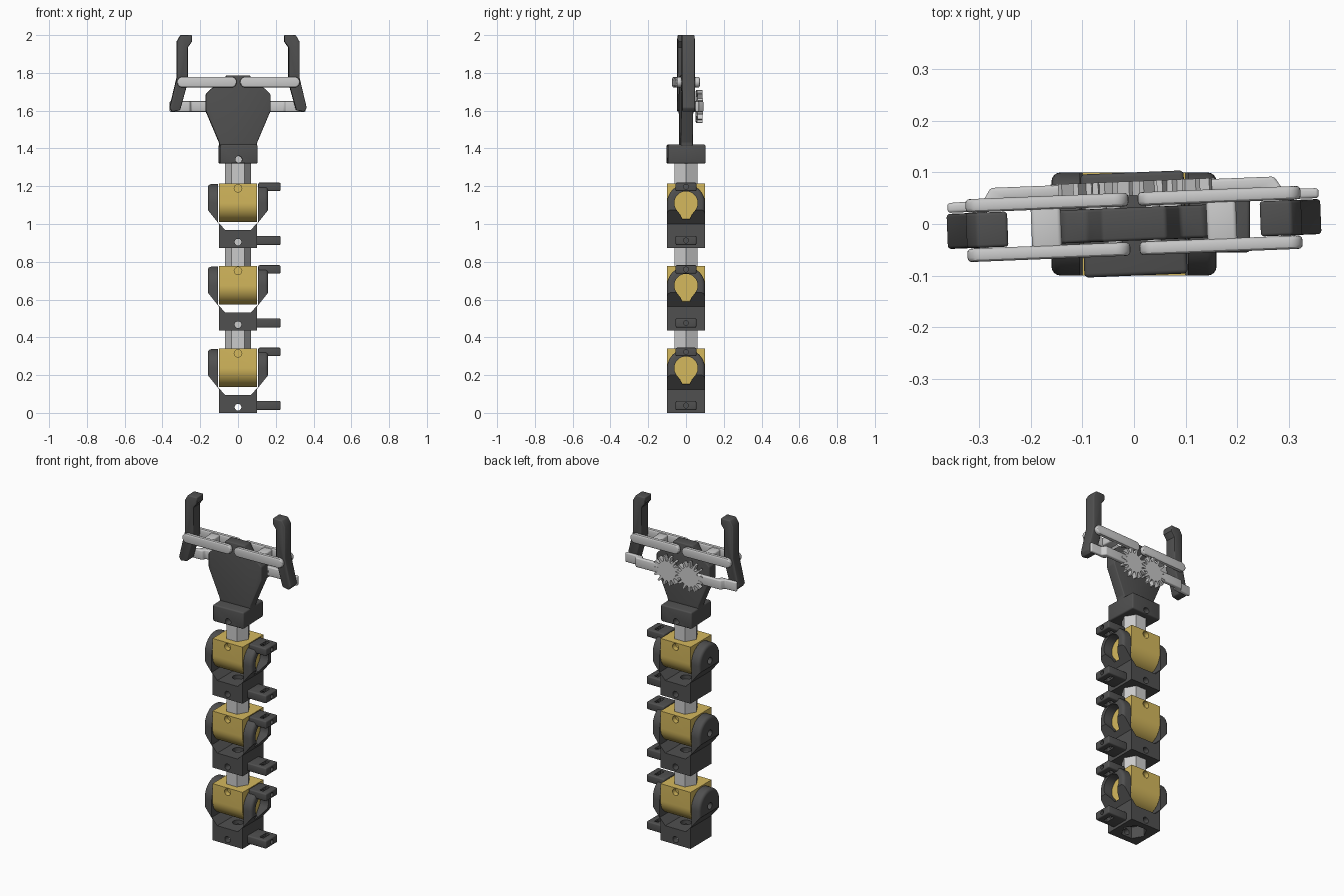
import bpy, bmesh
from math import sin, cos, pi, radians
from mathutils import Matrix

if "Cube" in bpy.data.objects:
    bpy.data.objects.remove(bpy.data.objects["Cube"])


def material(name, rgb):
    m = bpy.data.materials.new(name)
    m.diffuse_color = (*rgb, 1)
    m.use_nodes = True
    m.node_tree.nodes["Principled BSDF"].inputs["Base Color"].default_value = m.diffuse_color
    return m


DARK = material("dark_plastic", (0.08, 0.08, 0.08))
GOLD = material("yellow_plastic", (0.66, 0.48, 0.11))


def arc(cx, cy, r, a0, a1, n=24):
    return [(cx + r * cos(radians(a0 + (a1 - a0) * i / n)),
             cy + r * sin(radians(a0 + (a1 - a0) * i / n))) for i in range(n + 1)]


def circle(cx, cy, r, n=24):
    return arc(cx, cy, r, 0, 360, n)[:-1]


def rect(x0, x1, y0, y1):
    return [(x0, y0), (x1, y0), (x1, y1), (x0, y1)]


def prism(name, pts, axis, lo, hi, mat=None):
    """Extrude a 2D outline along an axis: X takes (y,z), Y takes (x,z), Z takes (x,y)."""
    place = {"X": lambda a, b: (lo, a, b), "Y": lambda a, b: (a, lo, b), "Z": lambda a, b: (a, b, lo)}[axis]
    bm = bmesh.new()
    face = bm.faces.new([bm.verts.new(place(*p)) for p in pts])
    ext = bmesh.ops.extrude_face_region(bm, geom=[face])
    step = [hi - lo if axis == k else 0 for k in "XYZ"]
    bmesh.ops.translate(bm, vec=step, verts=[v for v in ext["geom"] if isinstance(v, bmesh.types.BMVert)])
    bmesh.ops.recalc_face_normals(bm, faces=bm.faces)
    me = bpy.data.meshes.new(name)
    bm.to_mesh(me)
    bm.free()
    if mat:
        me.materials.append(mat)
    ob = bpy.data.objects.new(name, me)
    bpy.context.collection.objects.link(ob)
    return ob


def apply(ob):
    bpy.context.view_layer.update()
    me = bpy.data.meshes.new_from_object(ob.evaluated_get(bpy.context.evaluated_depsgraph_get()))
    ob.modifiers.clear()
    ob.data = me
    return ob


def boolean(ob, cutters, op="DIFFERENCE"):
    for c in cutters:
        m = ob.modifiers.new("bool", "BOOLEAN")
        m.object, m.operation, m.solver = c, op, "EXACT"
    apply(ob)
    for c in cutters:
        bpy.data.objects.remove(c)
    return ob


def bevel(ob, width, angle=40):
    m = ob.modifiers.new("bevel", "BEVEL")
    m.width, m.segments, m.limit_method, m.angle_limit = width, 3, "ANGLE", radians(angle)
    return apply(ob)


def smooth(ob):
    for p in ob.data.polygons:
        p.use_smooth = True
    ob.data.set_sharp_from_angle(angle=radians(30))
    return ob


def mirrored(half):
    return half + [(-x, z) for x, z in reversed(half)]


PITCH, PIVOT = 0.437, 0.237

# joint bracket: fork outline cut to round-topped arms
bracket = prism("joint_bracket", mirrored([(0.1, 0), (0.1, 0.125), (0.16, 0.2), (0.16, 0.35),
                (0.105, 0.35), (0.105, 0.135), (0.068, 0.095)]), "Y", -0.12, 0.12, DARK)
boolean(bracket, [prism("cut", [(-0.1, -0.01), (0.1, -0.01)] + arc(0, PIVOT, 0.1, 0, 180), "X", -0.2, 0.2)],
        "INTERSECT")
# round the outer rims of the arms
bm = bmesh.new()
bm.from_mesh(bracket.data)
rim = [e for e in bm.edges if all(abs(v.co.x) > 0.159 for v in e.verts)
       and len(e.link_faces) == 2 and e.calc_face_angle() > 0.9]
bmesh.ops.bevel(bm, geom=rim, offset=0.018, segments=4, profile=0.5, affect="EDGES", clamp_overlap=True)
bm.to_mesh(bracket.data)
bm.free()
# servo opening, pivot hole, screw hole, hexagonal socket
key = arc(0, PIVOT, 0.062, -35, 215) + [(-0.03, 0.175), (-0.02, 0.152), (0.02, 0.152), (0.03, 0.175)]
boolean(bracket, [prism("cut", key, "X", 0.08, 0.2),
                  prism("cut", circle(0, PIVOT, 0.02), "X", -0.2, -0.08),
                  prism("cut", circle(0, 0.03, 0.018), "Y", -0.2, 0.2),
                  prism("cut", circle(0, 0, 0.071, 6), "Z", -0.1, 0.07),
                  prism("cut", circle(0, 0, 0.03), "Z", 0.05, 0.11)])

# clamp tabs on the servo side, with slot and end hole
tabs = []
for name, z0, z1, x0 in (("upper_tab", 0.30, 0.345, 0.107), ("lower_tab", 0.015, 0.063, 0.095)):
    tab = bevel(prism(name, rect(-0.055, 0.055, z0, z1), "X", x0, 0.225, DARK), 0.007)
    boolean(tab, [prism("cut", rect(0.165, 0.19, -0.03, 0.03), "Z", z0 - 0.05, z1 + 0.05),
                  prism("cut", circle(0, (z0 + z1) / 2, 0.013), "X", 0.15, 0.3)])
    tabs.append(tab)

# yellow pivot block with round bottom
block = prism("pivot_block", [(0.1, 0.34), (-0.1, 0.34)] + arc(0, PIVOT, 0.1, 180, 360), "X", -0.1, 0.1, GOLD)
boolean(block, [prism("cut", circle(0, 0.315, 0.02), "Y", -0.2, -0.07),
                prism("cut", circle(0, 0.315, 0.02), "Y", 0.07, 0.2)])

# hexagonal connecting bar
bar = prism("hex_bar", circle(0, 0, 0.069, 6), "Z", 0.32, PITCH + 0.069)

# three stacked joints
for ob in [bracket, block, bar] + tabs:
    smooth(ob)
    for i in (1, 2):
        dup = ob.copy()
        dup.location.z = PITCH * i
        bpy.context.collection.objects.link(dup)

# gripper base and palm plate
gripper = []
base = bevel(prism("gripper_base", rect(-0.1, 0.1, -0.1, 0.1), "Z", 1.32, 1.42, DARK), 0.008)
boolean(base, [prism("cut", circle(0, 1.342, 0.018), "Y", -0.2, 0.2),
               prism("cut", circle(0, 0, 0.071, 6), "Z", 1.25, 1.385)])
palm = prism("palm_plate", mirrored([(0.1, 1.41), (0.1, 1.43), (0.172, 1.6), (0.172, 1.685),
             (0.135, 1.722), (0.09, 1.73), (0.062, 1.787)]), "Y", -0.032, 0.032, DARK)
gripper += [base, bevel(palm, 0.006, 20)]

TEETH, GEAR_X, LINK_Z = 14, 0.072, 1.622
for side, s in (("left", -1), ("right", 1)):
    # meshing gear, half a tooth out of phase on the left
    pts = []
    for k in range(TEETH):
        for f, r in ((-0.3, 0.058), (-0.14, 0.088), (0.14, 0.088), (0.3, 0.058)):
            a = 2 * pi / TEETH * (k + f + (0.5 if s < 0 else 0))
            pts.append((s * GEAR_X + r * cos(a), LINK_Z + r * sin(a)))
    gripper.append(prism(side + "_gear", pts, "Y", 0.055, 0.083))
    gripper.append(prism(side + "_gear_pin", circle(s * GEAR_X, LINK_Z, 0.022), "Y", 0.02, 0.06))
    # cranked lower link from gear to finger
    crank = [(0.08, 0.057), (0.245, 0.057), (0.255, 0.036), (0.36, 0.036),
             (0.36, 0.055), (0.29, 0.057), (0.275, 0.081), (0.08, 0.081)]
    link = prism(side + "_lower_link", [(s * x, y) for x, y in crank], "Z", 1.594, 1.65)
    gripper.append(bevel(link, 0.006))
    # upper parallel links joined by a cross piece
    for face, y in (("front", -0.048), ("back", 0.048)):
        slot = arc(s * 0.167 + 0.13, 1.751, 0.028, -90, 90, 12) + arc(s * 0.167 - 0.13, 1.751, 0.028, 90, 270, 12)
        gripper.append(bevel(prism(f"{side}_{face}_upper_link", slot, "Y", y - 0.013, y + 0.013), 0.008))
    cross = prism(side + "_cross_piece", rect(s * 0.17 - 0.029, s * 0.17 + 0.029, 1.728, 1.774), "Y", -0.045, 0.045)
    gripper.append(bevel(cross, 0.008))
    for x in (0.038, 0.298):
        gripper.append(prism(side + "_pin", circle(s * x, 1.751, 0.014), "Y", -0.05, 0.05))
    # finger with hooked tip
    finger = [(0.308, 1.602), (0.35, 1.594), (0.363, 1.615), (0.325, 1.775), (0.325, 1.965), (0.305, 2.0),
              (0.245, 2.0), (0.245, 1.965), (0.267, 1.935), (0.267, 1.75)]
    gripper.append(bevel(prism(side + "_finger", [(s * x, z) for x, z in finger], "Y", -0.034, 0.034, DARK), 0.006))

# the whole gripper is turned slightly on the last bar
for ob in gripper:
    smooth(ob)
    ob.data.transform(Matrix.Rotation(radians(2.3), 4, "Z"))
